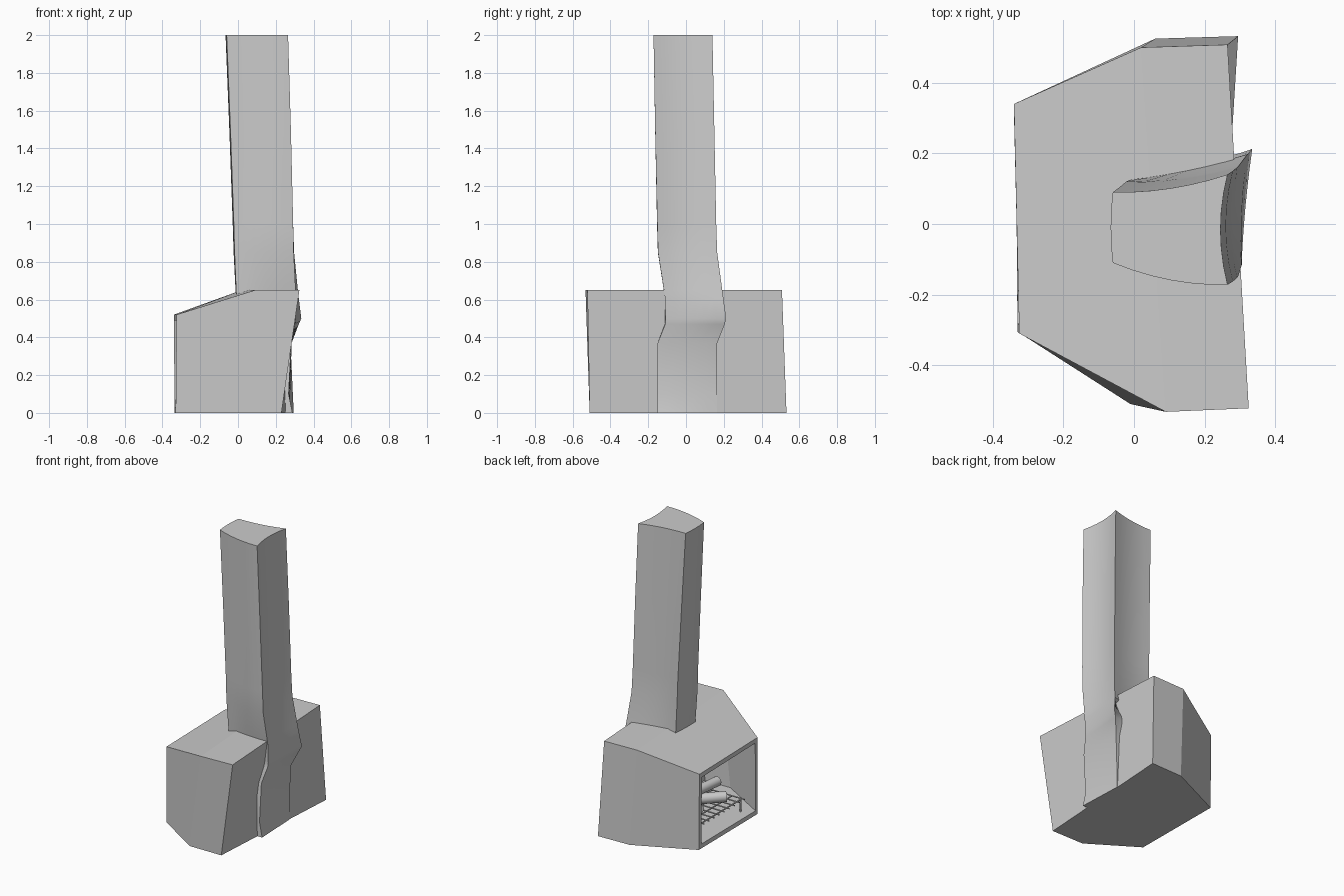
import bpy, bmesh
from mathutils import Vector

if "Cube" in bpy.data.objects:
    bpy.data.objects.remove(bpy.data.objects["Cube"])


def finish(bm, name, smooth=False):
    bmesh.ops.recalc_face_normals(bm, faces=bm.faces)
    mesh = bpy.data.meshes.new(name)
    bm.to_mesh(mesh)
    bm.free()
    ob = bpy.data.objects.new(name, mesh)
    bpy.context.collection.objects.link(ob)
    if smooth:
        bpy.ops.object.select_all(action='DESELECT')
        ob.select_set(True)
        bpy.context.view_layer.objects.active = ob
        bpy.ops.object.shade_smooth_by_angle(angle=0.6)
    return ob


def rod(name, a, b, r, sides):
    a, b = Vector(a), Vector(b)
    d = b - a
    bm = bmesh.new()
    m = d.to_track_quat('Z', 'Y').to_matrix().to_4x4()
    m.translation = (a + b) / 2
    bmesh.ops.create_cone(bm, cap_ends=True, segments=sides, radius1=r,
                          radius2=r, depth=d.length, matrix=m)
    return finish(bm, name, True)


# Firebox: leaning six-sided shell, open on the left (-x) side
bottom = [(-.33, -.305, 0), (-.01, -.51, 0), (.23, -.51, 0),
          (.295, .532, 0), (.06, .525, 0), (-.335, .34, 0)]
top = [(-.325, -.31, .52), (.09, -.532, .65), (.325, -.522, .65),
       (.265, .508, .65), (.02, .50, .65), (-.34, .34, .52)]


def inset(p, dz):
    rim = p[0] < -.2
    return (p[0] if rim else p[0] * .8, p[1] * .92, p[2] + dz)


bm = bmesh.new()


def shell(lo, hi):
    lo = [bm.verts.new(p) for p in lo]
    hi = [bm.verts.new(p) for p in hi]
    bm.faces.new(lo)
    bm.faces.new((hi[0], hi[1], hi[4], hi[5]))
    bm.faces.new(hi[1:5])
    for i in range(5):
        bm.faces.new((lo[i], lo[i + 1], hi[i + 1], hi[i]))
    return [lo[5], lo[0], hi[0], hi[5]]


outer = shell(bottom, top)
inner = shell([inset(p, .03) for p in bottom], [inset(p, -.03) for p in top])
for i in range(4):
    j = (i + 1) % 4
    bm.faces.new((outer[i], outer[j], inner[j], inner[i]))
finish(bm, "firebox")

# Chimney: lofted four-cornered section with bowed sides
# z, left x, (front, back) left y, front-right xy, back-right xy, bow scale
levels = [
    (0, .25, -.15, .165, (.288, -.15), (.275, .165), 0),
    (.1, .25, -.15, .165, (.268, -.15), (.276, .165), 0),
    (.37, .25, -.15, .165, (.282, -.15), (.284, .165), 0),
    (.47, .25, -.11, .19, (.302, -.11), (.322, .205), .1),
    (.50, .25, -.105, .19, (.305, -.108), (.335, .213), .2),
    (.605, .24, -.09, .13, (.306, -.112), (.322, .198), .4),
    (.615, -.008, -.09, .125, (.306, -.112), (.321, .197), .4),
    (.65, -.01, -.09, .125, (.305, -.117), (.317, .192), .5),
    (.85, -.018, -.10, .122, (.295, -.148), (.297, .165), .9),
    (1.0, -.022, -.10, .12, (.292, -.152), (.292, .16), 1),
    (1.5, -.04, -.105, .105, (.28, -.163), (.28, .15), 1),
    (2, -.06, -.11, .09, (.265, -.172), (.265, .14), 1),
]
bows = [(0, -.018), (-.02, 0), (0, -.014), (-.006, 0)]
N = 6
bm = bmesh.new()
rings = []
for z, lx, fy, by, fr, br, k in levels:
    corners = [Vector((lx, fy)), Vector(fr), Vector(br), Vector((lx, by))]
    ring = []
    for s in range(4):
        a, b = corners[s], corners[(s + 1) % 4]
        for i in range(N):
            t = i / N
            p = a.lerp(b, t) + Vector(bows[s]) * (4 * t * (1 - t) * k)
            ring.append(bm.verts.new((p.x, p.y, z)))
    rings.append(ring)
for r0, r1 in zip(rings, rings[1:]):
    n = len(r0)
    for i in range(n):
        j = (i + 1) % n
        bm.faces.new((r0[i], r0[j], r1[j], r1[i]))
bm.faces.new(rings[0])
bm.faces.new(rings[-1])
finish(bm, "chimney", True)

# Fire grate: crossed bars on four legs
for i in range(9):
    y = -.22 + i * .055
    rod("grate_bar", (-.29, y, .12), (.06, y, .12), .005, 6)
for i in range(5):
    x = -.26 + i * .075
    rod("grate_cross_bar", (x, -.23, .112), (x, .23, .112), .005, 6)
for x in (-.26, .04):
    for y in (-.22, .22):
        rod("grate_leg", (x, y, .03), (x, y, .115), .006, 6)

# Logs stacked on the grate
rod("log_left", (-.22, -.12, .16), (.02, .13, .16), .035, 16)
rod("log_right", (-.19, .13, .16), (.03, -.05, .16), .032, 16)
rod("log_top", (-.12, -.17, .22), (-.08, .17, .22), .032, 16)
